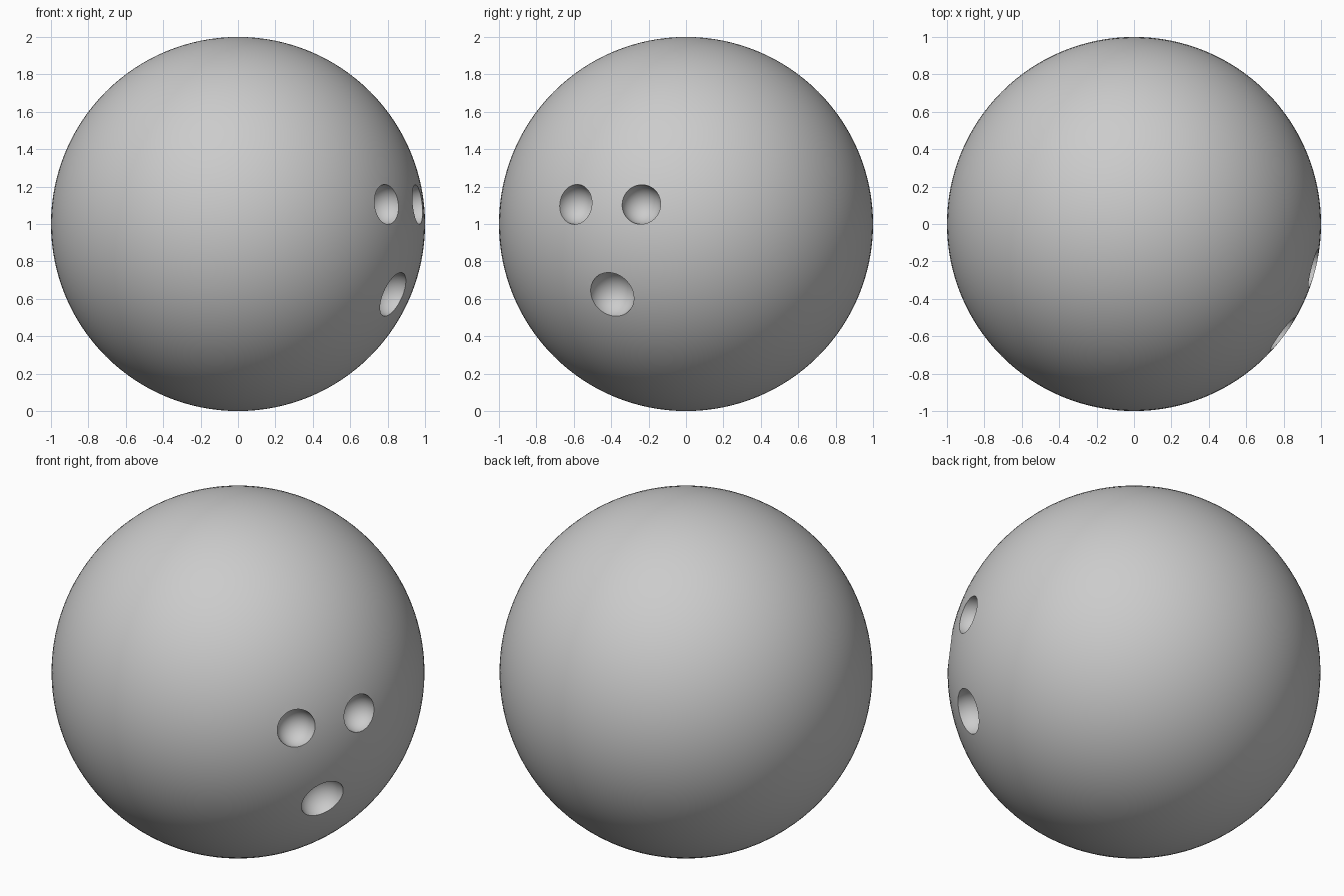
import bpy
from mathutils import Vector

if "Cube" in bpy.data.objects:
    bpy.data.objects.remove(bpy.data.objects["Cube"])

grey = bpy.data.materials.new("grey")
grey.diffuse_color = (0.6, 0.6, 0.6, 1)
grey.use_nodes = True
grey.node_tree.nodes["Principled BSDF"].inputs["Base Color"].default_value = grey.diffuse_color

CENTRE = Vector((0, 0, 1))


def sphere(name, radius, location, segments, rings):
    bpy.ops.mesh.primitive_uv_sphere_add(
        segments=segments, ring_count=rings, radius=radius, location=location)
    ob = bpy.context.object
    ob.name = name
    ob.data.materials.append(grey)
    return ob


# Ball body
ball = sphere("ball", 1.0, CENTRE, 128, 64)

# Round-bottomed grip holes: direction from the ball centre, radius
holes = {
    "finger_hole_a": ((0.795, -0.59, 0.105), 0.107),
    "finger_hole_b": ((0.965, -0.24, 0.105), 0.106),
    "thumb_hole": ((0.83, -0.395, -0.377), 0.126),
}
for name, (direction, r) in holes.items():
    axis = Vector(direction).normalized()
    cutter = sphere(name + "_cutter", r, CENTRE + axis * (1 - r * r) ** 0.5, 48, 24)
    cutter.rotation_euler = axis.to_track_quat('Z', 'Y').to_euler()
    cutter.hide_render = True
    bpy.context.view_layer.update()

    bpy.context.view_layer.objects.active = ball
    cut = ball.modifiers.new(name, 'BOOLEAN')
    cut.operation = 'DIFFERENCE'
    cut.solver = 'EXACT'
    cut.object = cutter
    bpy.ops.object.modifier_apply(modifier=cut.name)
    bpy.data.objects.remove(cutter, do_unlink=True)

# Smooth surface with crisp hole rims
bpy.ops.object.select_all(action='DESELECT')
ball.select_set(True)
bpy.context.view_layer.objects.active = ball
bpy.ops.object.shade_smooth_by_angle(angle=0.6)
